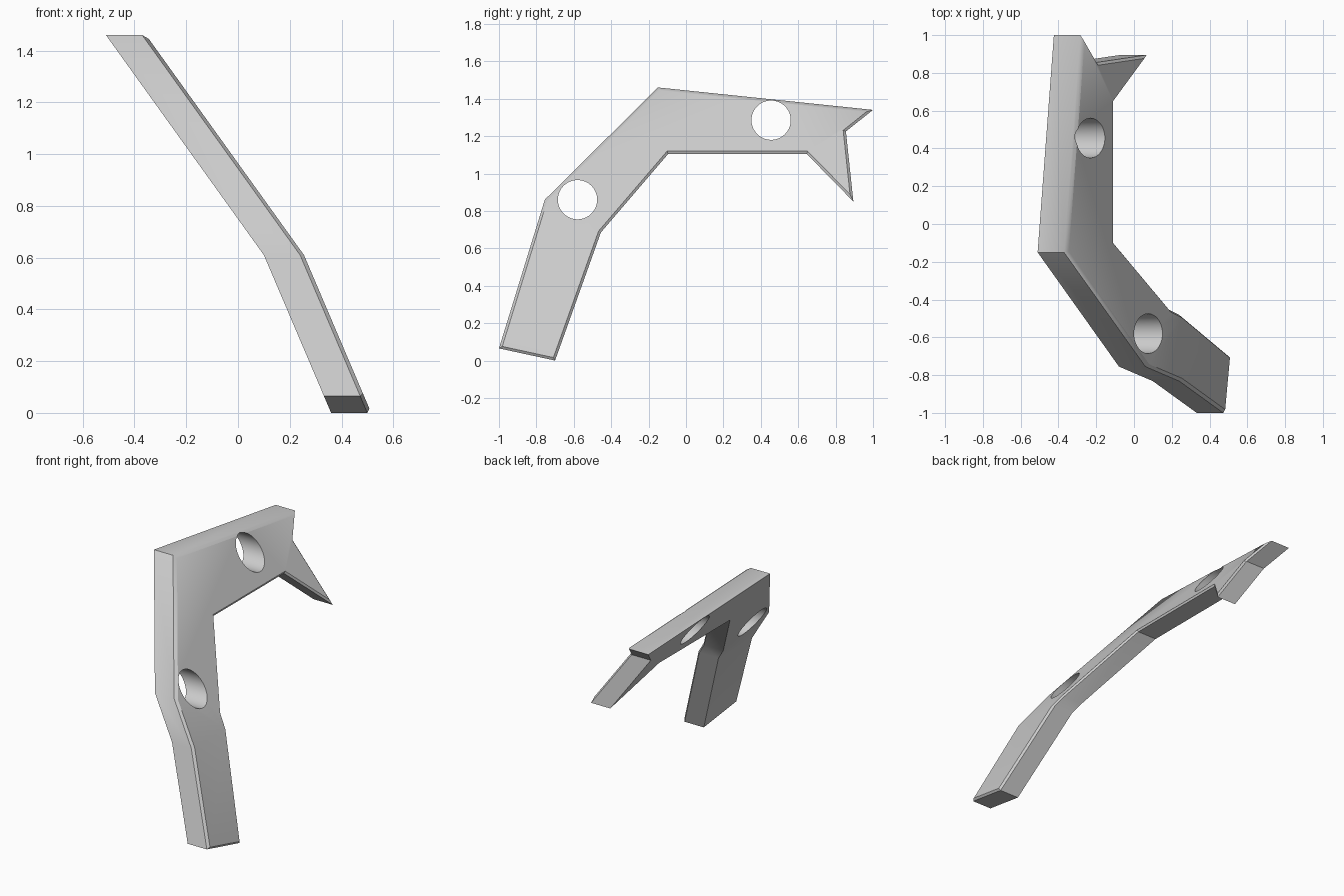
import bpy, bmesh
from mathutils import Vector

cube = bpy.data.objects.get("Cube")
if cube:
    bpy.data.objects.remove(cube)

KINK = 0.61      # height where the plate bends
DEPTH = 0.14     # plate depth up to the chamfer
CHAMFER = 0.014

# Side outline (y, z), counter-clockwise seen from +x
OUTLINE = [Vector(p) for p in [
    (-1.0, 0.065), (-0.70, 0.0), (-0.455, 0.685), (-0.095, 1.105),
    (0.645, 1.105), (0.895, 0.85), (0.855, 1.225), (1.0, 1.34),
    (-0.15, 1.46), (-0.755, 0.86)]]
HOLES = [(0.455, 1.285), (-0.58, 0.86)]
HOLE_RADIUS = 0.105


def lean(z):
    """Sideways position of the plate's inner face at a height."""
    return 0.10 + (KINK - z) * (0.718 if z > KINK else 0.426)


def inset(points, width):
    """Move every edge of an outline inwards by the width."""
    result = []
    for i, p in enumerate(points):
        a = (p - points[i - 1]).normalized()
        b = (points[(i + 1) % len(points)] - p).normalized()
        na, nb = Vector((-a.y, a.x)), Vector((-b.y, b.x))
        result.append(p + (na + nb) * width / (1 + na.dot(nb)))
    return result


# Plate with one chamfered side
bm = bmesh.new()
rings = [[bm.verts.new((x, p.x, p.y)) for p in pts] for x, pts in (
    (0, OUTLINE), (DEPTH, OUTLINE), (DEPTH + 0.015, inset(OUTLINE, CHAMFER)))]
bm.faces.new(reversed(rings[0]))
bm.faces.new(rings[-1])
n = len(OUTLINE)
for low, high in zip(rings, rings[1:]):
    for i in range(n):
        j = (i + 1) % n
        bm.faces.new((low[i], low[j], high[j], high[i]))

# Bend line, then lean the plate sideways
bmesh.ops.bisect_plane(bm, geom=bm.verts[:] + bm.edges[:] + bm.faces[:],
                       plane_co=(0, 0, KINK), plane_no=(0, 0, 1))
for v in bm.verts:
    v.co.x += lean(v.co.z)
bmesh.ops.recalc_face_normals(bm, faces=bm.faces[:])
mesh = bpy.data.meshes.new("bent_bracket")
bm.to_mesh(mesh)
bm.free()
bracket = bpy.data.objects.new("bent_bracket", mesh)
bpy.context.collection.objects.link(bracket)

grey = bpy.data.materials.new("light_grey")
grey.use_nodes = True
colour = (0.6, 0.6, 0.6, 1)
grey.diffuse_color = colour
grey.node_tree.nodes["Principled BSDF"].inputs["Base Color"].default_value = colour
mesh.materials.append(grey)

# Round holes straight through
for y, z in HOLES:
    bpy.ops.mesh.primitive_cylinder_add(vertices=64, radius=HOLE_RADIUS, depth=2,
                                        location=(0, y, z), rotation=(0, 1.570796, 0))
    cutter = bpy.context.object
    cutter.name = "hole_cutter"
    cutter.hide_render = True
    cutter.data.materials.append(grey)
    mod = bracket.modifiers.new("hole", 'BOOLEAN')
    mod.object = cutter
    mod.solver = 'EXACT'
    bpy.ops.object.select_all(action='DESELECT')
    bpy.context.view_layer.objects.active = bracket
    bracket.select_set(True)
    bpy.ops.object.modifier_apply(modifier=mod.name)
    bpy.data.objects.remove(cutter)

bpy.ops.object.shade_smooth_by_angle()
